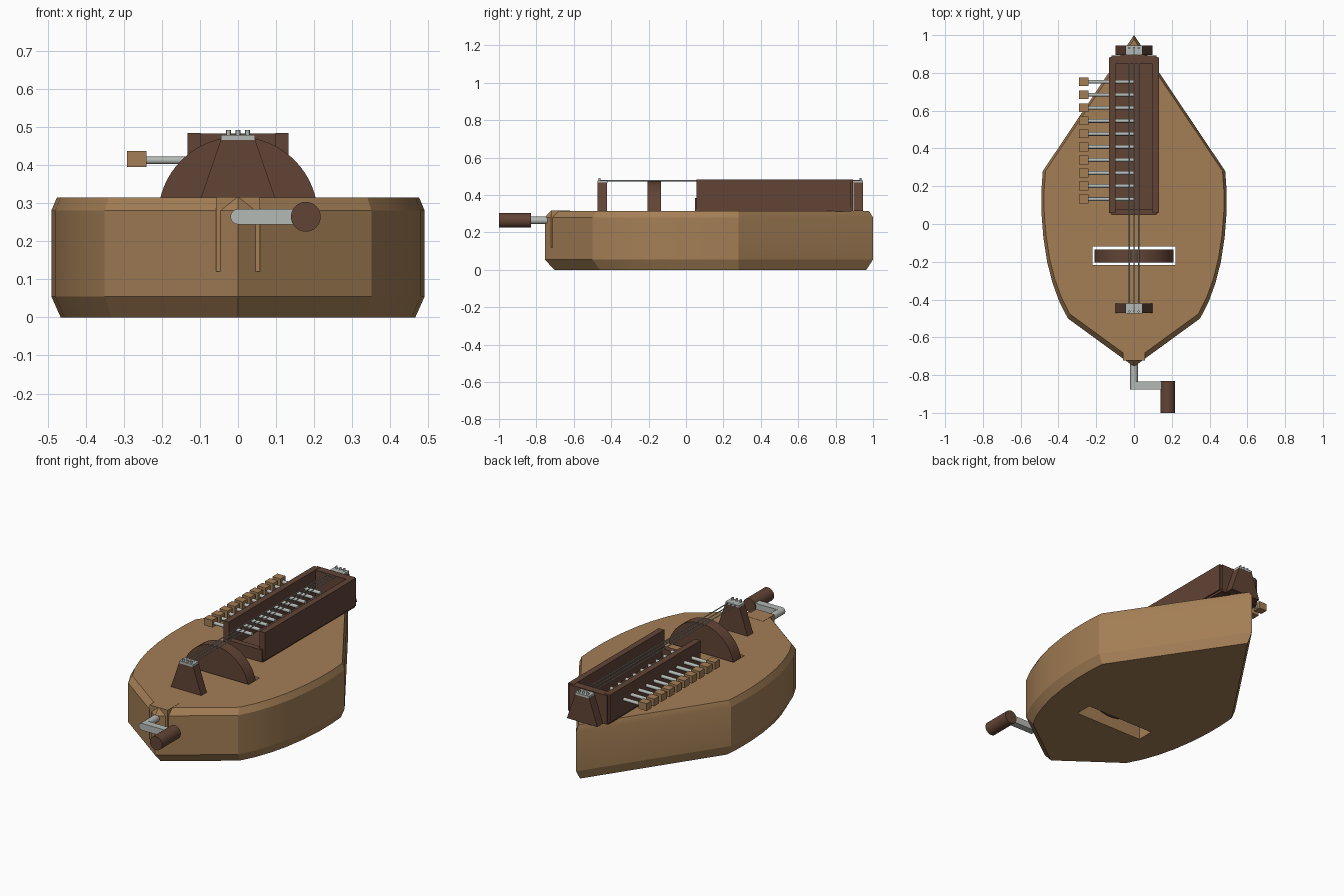
import bpy, bmesh, math

default = bpy.data.objects.get("Cube")
if default:
    bpy.data.objects.remove(default, do_unlink=True)


def material(name, rgb):
    m = bpy.data.materials.new(name)
    m.use_nodes = True
    m.diffuse_color = (*rgb, 1)
    m.node_tree.nodes["Principled BSDF"].inputs["Base Color"].default_value = (*rgb, 1)
    return m


TAN = material("light_wood", (0.37, 0.21, 0.092))
BROWN = material("dark_wood", (0.122, 0.057, 0.036))
STEEL = material("pale_metal", (0.46, 0.49, 0.46))


def finish(name, bm, mat):
    bmesh.ops.recalc_face_normals(bm, faces=bm.faces)
    mesh = bpy.data.meshes.new(name)
    bm.to_mesh(mesh)
    bm.free()
    mesh.materials.append(mat)
    ob = bpy.data.objects.new(name, mesh)
    bpy.context.collection.objects.link(ob)
    return ob


def smooth(ob, angle):
    bpy.ops.object.select_all(action="DESELECT")
    ob.select_set(True)
    bpy.context.view_layer.objects.active = ob
    bpy.ops.object.shade_smooth_by_angle(angle=math.radians(angle))


def loft(name, rings, mat):
    """Closed solid through rings with equal point counts."""
    bm = bmesh.new()
    loops = [[bm.verts.new(p) for p in ring] for ring in rings]
    n = len(loops[0])
    for a, b in zip(loops, loops[1:]):
        for i in range(n):
            j = (i + 1) % n
            bm.faces.new((a[i], a[j], b[j], b[i]))
    bm.faces.new(loops[0])
    bm.faces.new(loops[-1])
    return finish(name, bm, mat)


def box(name, x, y, z, mat):
    """Box from (low, high) pairs."""
    rings = [[(x[0], y[0], h), (x[1], y[0], h), (x[1], y[1], h), (x[0], y[1], h)] for h in z]
    return loft(name, rings, mat)


def rod(name, start, axis, length, radius, mat, sides=16):
    """Cylinder running from start along +x, +y or +z."""
    rings = []
    for d in (0, length):
        ring = []
        for i in range(sides):
            t = 2 * math.pi * i / sides
            u, v = radius * math.cos(t), radius * math.sin(t)
            off = {"x": (d, u, v), "y": (u, d, v), "z": (u, v, d)}[axis]
            ring.append(tuple(s + o for s, o in zip(start, off)))
        rings.append(ring)
    ob = loft(name, rings, mat)
    smooth(ob, 40)
    return ob


# Body: pointed outline, chamfered above and below
TOP = 0.315
side = [(0.483, 0.28), (0.49, 0.18), (0.49, 0.06), (0.48, -0.07),
        (0.46, -0.2), (0.432, -0.31), (0.396, -0.41), (0.35, -0.5)]
outline = [(0, 1)] + side + [(0, -0.755)] + [(-x, y) for x, y in reversed(side)]
rings = []
for z, s in ((0, 0.95), (0.055, 1), (0.28, 1), (TOP, 0.97)):
    rings.append([(x * s, 0.28 + (y - 0.28) * s, z) for x, y in outline])
body = loft("body", rings, TAN)

# Wheel slot cut right through the body
cutter = box("slot_cutter", (-0.22, 0.22), (-0.217, -0.118), (-0.1, 0.5), TAN)
cut = body.modifiers.new("slot", "BOOLEAN")
cut.operation = "DIFFERENCE"
cut.solver = "EXACT"
cut.object = cutter
bpy.ops.object.select_all(action="DESELECT")
bpy.context.view_layer.objects.active = body
body.select_set(True)
bpy.ops.object.modifier_apply(modifier="slot")
bpy.data.objects.remove(cutter, do_unlink=True)
smooth(body, 20)

# Wheel and crank share one axle height
AXLE = 0.264
rod("wheel", (0, -0.205, AXLE), "y", 0.07, 0.21, BROWN, 64)
box("crank_block", (-0.058, 0.058), (-0.722, -0.62), (0.12, TOP + 0.001), TAN)
rod("crank_shaft", (0, -0.875, AXLE), "y", 0.2, 0.02, STEEL)
box("crank_arm", (0, 0.18), (-0.875, -0.835), (AXLE - 0.02, AXLE + 0.02), STEEL)
rod("crank_handle", (0.178, -1, AXLE), "y", 0.17, 0.039, BROWN, 32)

# Bridge and nut: tapered posts with metal caps and string pins
STRINGS = (-0.025, 0, 0.025)
for name, y, pin_y in (("bridge", -0.447, -0.462), ("nut", 0.92, 0.932)):
    post = [[(sx * w, y + sy * 0.025, z) for sx, sy in ((-1, -1), (1, -1), (1, 1), (-1, 1))]
            for w, z in ((0.097, TOP), (0.045, 0.466))]
    loft(name + "_post", post, BROWN)
    box(name + "_cap", (-0.044, 0.044), (y - 0.026, y + 0.026), (0.465, 0.478), STEEL)
    for x in STRINGS:
        rod(name + "_pin", (x, pin_y, 0.47), "z", 0.022, 0.006, STEEL, 10)
for x in STRINGS:
    rod("string", (x, -0.462, 0.476), "y", 1.394, 0.003, STEEL, 8)

# Open key box
box("key_box_floor", (-0.125, 0.125), (0.055, 0.885), (TOP - 0.002, 0.333), BROWN)
for s in (-1, 1):
    box("key_box_side", sorted((s * 0.098, s * 0.133)), (0.057, 0.882), (0.325, 0.484), BROWN)
box("key_box_back", (-0.12, 0.12), (0.847, 0.892), (TOP, 0.482), BROWN)
box("key_box_front", (-0.12, 0.12), (0.047, 0.08), (TOP, 0.385), BROWN)

# Row of keys
for i in range(10):
    y = 0.132 + i * 0.069
    rod("key_rod", (-0.245, y, 0.412), "x", 0.245, 0.01, STEEL, 12)
    box("key_knob", (-0.292, -0.24), (y - 0.023, y + 0.023), (0.395, 0.437), TAN)
